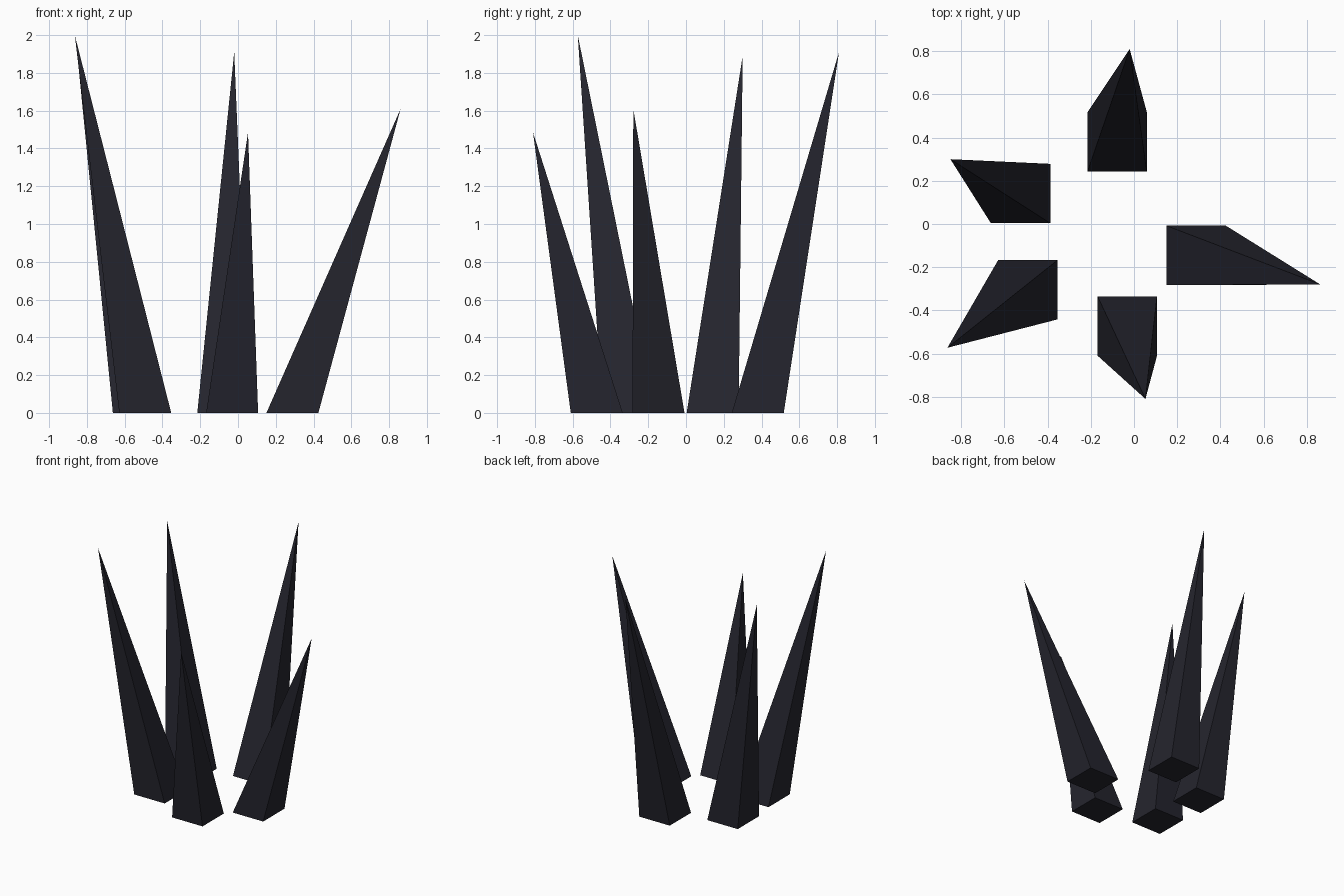
import bpy, bmesh
from mathutils import Vector

if "Cube" in bpy.data.objects:
    bpy.data.objects.remove(bpy.data.objects["Cube"])

dark = bpy.data.materials.new("dark slate")
dark.diffuse_color = (0.018, 0.018, 0.027, 1)
dark.use_nodes = True
dark.node_tree.nodes["Principled BSDF"].inputs["Base Color"].default_value = dark.diffuse_color

HALF = 0.1375  # half width of each square base


def spike(name, base, tip):
    """Leaning four-sided pyramid with an axis-aligned square base."""
    bm = bmesh.new()
    ring = [bm.verts.new((base[0] + sx * HALF, base[1] + sy * HALF, 0))
            for sx, sy in ((-1, -1), (1, -1), (1, 1), (-1, 1))]
    apex = bm.verts.new(Vector(tip))
    bm.faces.new(ring[::-1])
    for i in range(4):
        bm.faces.new((ring[i], ring[(i + 1) % 4], apex))
    mesh = bpy.data.meshes.new(name)
    bm.to_mesh(mesh)
    bm.free()
    mesh.materials.append(dark)
    bpy.context.collection.objects.link(bpy.data.objects.new(name, mesh))


# ring of five spikes leaning outwards: base centre, tip
spike("back_spike", (-0.078, 0.38), (-0.02, 0.81, 1.91))
spike("back_left_spike", (-0.525, 0.141), (-0.85, 0.30, 1.89))
spike("front_left_spike", (-0.491, -0.304), (-0.864, -0.573, 2.0))
spike("front_spike", (-0.031, -0.4725), (0.053, -0.81, 1.485))
spike("right_spike", (0.288, -0.1455), (0.861, -0.279, 1.61))
